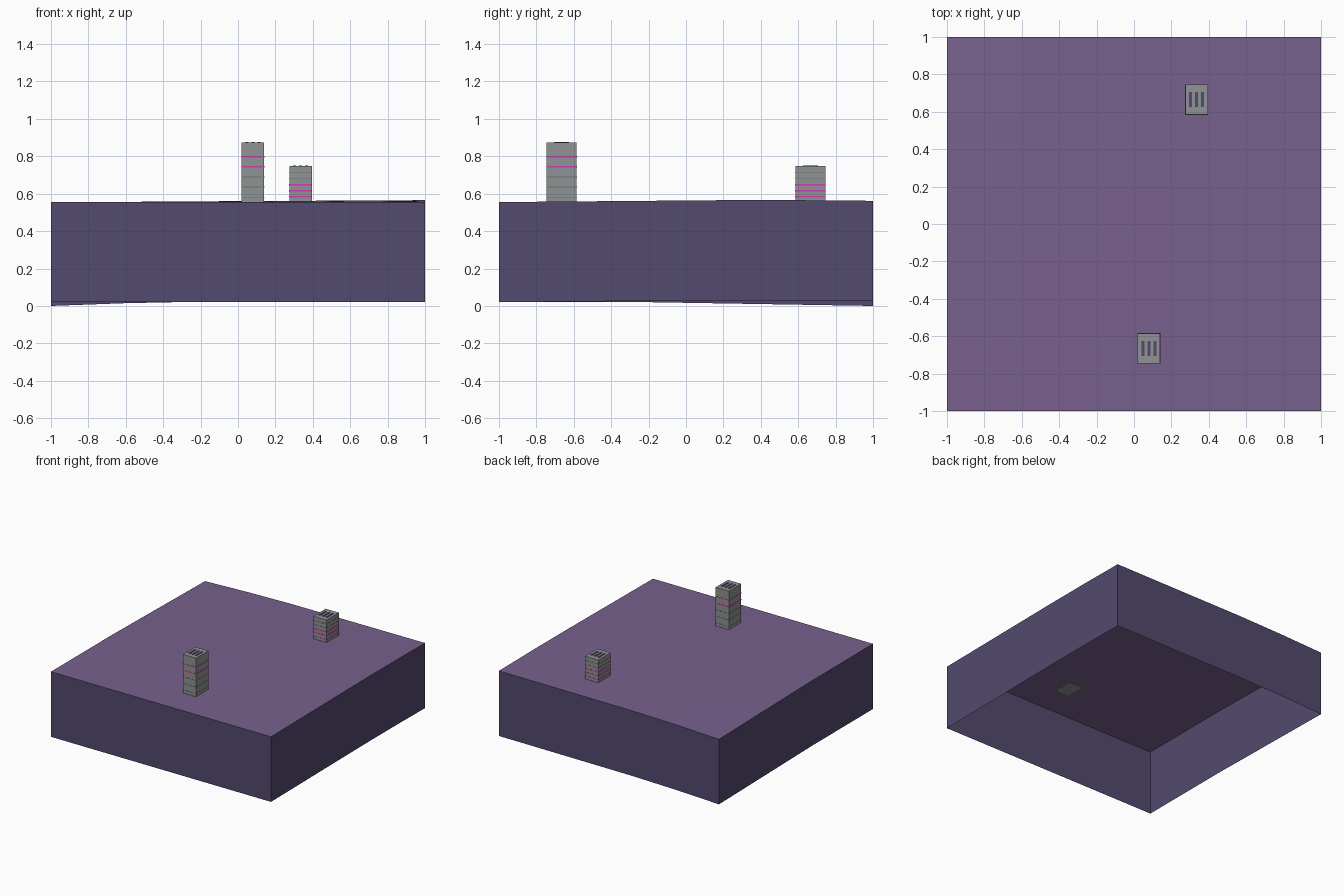
import bpy
import bmesh
from mathutils import Matrix

cube = bpy.data.objects.get("Cube")
if cube:
    bpy.data.objects.remove(cube)


def material(name, rgb):
    linear = [((c / 255 + 0.055) / 1.055) ** 2.4 for c in rgb] + [1]
    mat = bpy.data.materials.new(name)
    mat.use_nodes = True
    mat.diffuse_color = linear
    bsdf = mat.node_tree.nodes["Principled BSDF"]
    bsdf.inputs["Base Color"].default_value = linear
    bsdf.inputs["Roughness"].default_value = 0.9
    return mat


ground_purple = material("ground purple", (120, 97, 142))
dark_purple = material("dark purple", (82, 74, 110))
concrete = material("concrete grey", (143, 147, 147))
seam_grey = material("seam grey", (112, 116, 116))
magenta = material("magenta", (205, 60, 180))


def add_object(name, bm, *mats):
    mesh = bpy.data.meshes.new(name)
    bm.to_mesh(mesh)
    bm.free()
    for mat in mats:
        mesh.materials.append(mat)
    obj = bpy.data.objects.new(name, mesh)
    bpy.context.collection.objects.link(obj)
    return obj


def box(name, centre, size, mat):
    bm = bmesh.new()
    bmesh.ops.create_cube(bm, size=1, matrix=Matrix.Diagonal((*size, 1)))
    obj = add_object(name, bm, mat)
    obj.location = centre
    return obj


def ground_height(x, y):
    # Gentle rise on one side, dip in one back corner
    rise = 0.006 * (x + 1) * max(0, 1 - 0.7 * abs(y - 0.4))
    dip = 0.02 * max(0, -x - 0.4) / 0.6 * max(0, min(1, (y + 0.2) / 1.2))
    return 0.555 + rise - dip


# Terrain block: rolling top with a skirt, open underneath
bm = bmesh.new()
bmesh.ops.create_grid(bm, x_segments=5, y_segments=5, size=1)
for v in bm.verts:
    v.co.z = ground_height(v.co.x, v.co.y)
rim = [e for e in bm.edges if e.is_boundary]
skirt = bmesh.ops.extrude_edge_only(bm, edges=rim)["geom"]
bmesh.ops.translate(bm, vec=(0, 0, -0.535),
                    verts=[g for g in skirt if isinstance(g, bmesh.types.BMVert)])
bmesh.ops.recalc_face_normals(bm, faces=bm.faces[:])
bm.normal_update()
tops = [f for f in bm.faces if abs(f.normal.z) > 0.5]
if tops[0].normal.z < 0:
    bmesh.ops.reverse_faces(bm, faces=bm.faces[:])
for f in bm.faces:
    f.material_index = 0 if abs(f.normal.z) > 0.5 else 1
add_object("terrain_block", bm, ground_purple, dark_purple)


def tower(name, x, y, bottom, top, first_seam, step, lit_floors):
    width, depth = 0.12, 0.16
    box(name + "_body", (x, y, (bottom + top) / 2), (width, depth, top - bottom), concrete)
    # Floor seams, some of them glowing
    for i in range(5):
        lit = i in lit_floors
        box(f"{name}_floor_band_{i}", (x, y, first_seam - i * step),
            (width + 0.002, depth + 0.002, 0.008 if lit else 0.005),
            magenta if lit else seam_grey)
    # Roof vents
    for i in (-1, 0, 1):
        box(f"{name}_roof_vent_{i + 2}", (x + i * 0.032, y, top + 0.001),
            (0.016, 0.08, 0.006), dark_purple)


tower("tall_tower", 0.08, -0.665, 0.553, 0.873, 0.797, 0.054, (0, 1))
tower("short_tower", 0.335, 0.665, 0.559, 0.747, 0.712, 0.032, (2, 3, 4))
